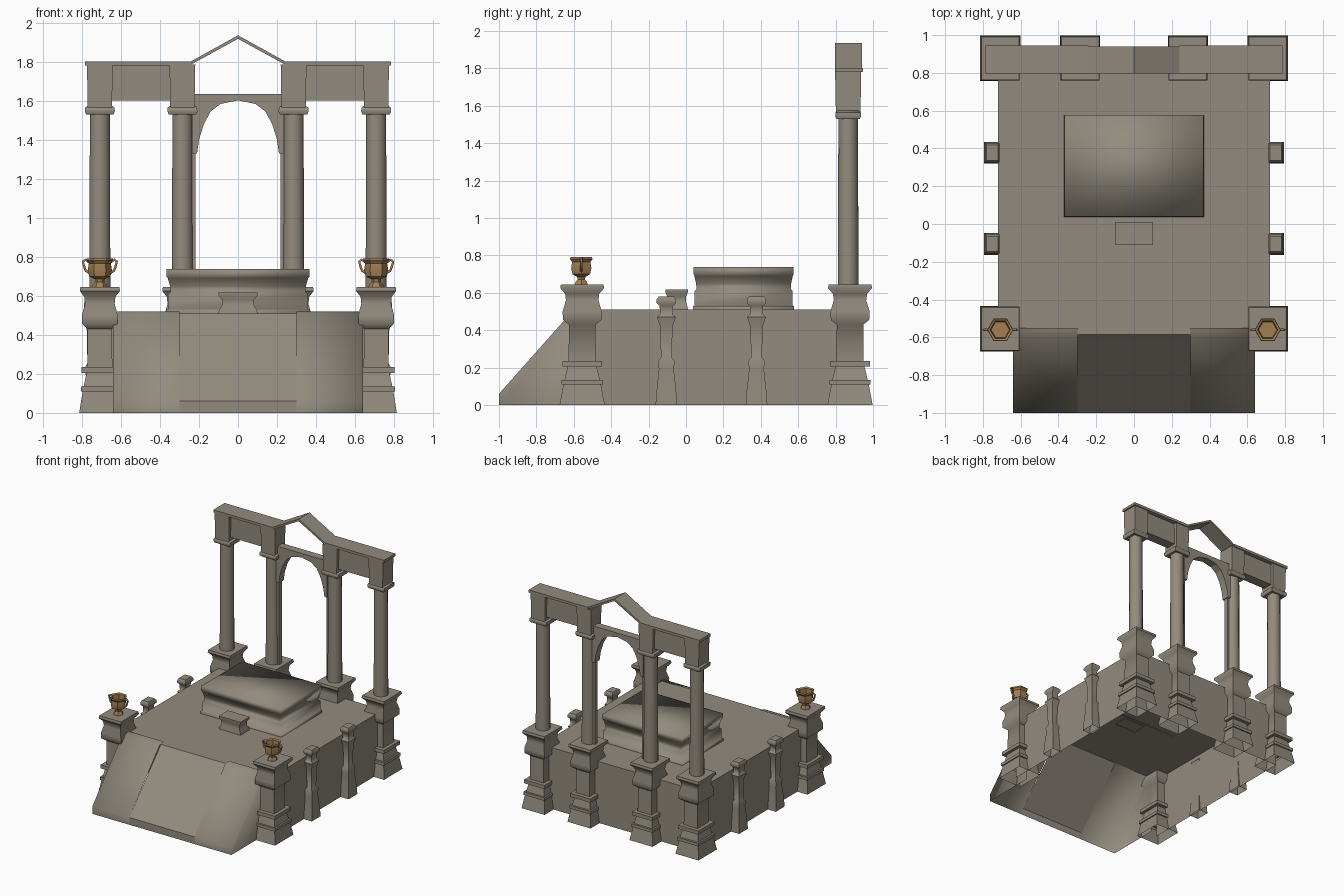
import bpy, bmesh, math

cube = bpy.data.objects.get("Cube")
if cube:
    bpy.data.objects.remove(cube, do_unlink=True)


def material(name, rgb):
    m = bpy.data.materials.new(name)
    m.use_nodes = True
    m.diffuse_color = (*rgb, 1)
    bsdf = next(n for n in m.node_tree.nodes if n.type == 'BSDF_PRINCIPLED')
    bsdf.inputs["Base Color"].default_value = (*rgb, 1)
    bsdf.inputs["Roughness"].default_value = 0.9
    return m


STONE = material("warm grey stone", (0.29, 0.26, 0.21))
BRONZE = material("aged bronze", (0.36, 0.21, 0.085))


def finish(name, bm, mat=STONE, angle=None, fix=True):
    if fix:
        bmesh.ops.recalc_face_normals(bm, faces=bm.faces)
    me = bpy.data.meshes.new(name)
    bm.to_mesh(me)
    bm.free()
    ob = bpy.data.objects.new(name, me)
    bpy.context.collection.objects.link(ob)
    me.materials.append(mat)
    if angle:
        bpy.ops.object.select_all(action='DESELECT')
        ob.select_set(True)
        bpy.context.view_layer.objects.active = ob
        bpy.ops.object.shade_smooth_by_angle(angle=math.radians(angle))
    return ob


def loft(name, profile, at, sides=4, sx=1, sy=1, mat=STONE, angle=50, turn=0.5):
    """Stack regular rings of (half width, height); open at the bottom."""
    bm = bmesh.new()
    rings = []
    for half, z in profile:
        r = half / math.cos(math.pi / sides)
        ring = []
        for i in range(sides):
            a = (i + turn) * math.tau / sides
            ring.append(bm.verts.new((at[0] + sx * r * math.cos(a),
                                      at[1] + sy * r * math.sin(a), z)))
        rings.append(ring)
    for low, high in zip(rings, rings[1:]):
        for i in range(sides):
            j = (i + 1) % sides
            bm.faces.new((low[i], low[j], high[j], high[i]))
    bm.faces.new(rings[-1])
    return finish(name, bm, mat, angle)


def prism(name, outline, y0, y1):
    """Extrude an (x, z) outline along y."""
    bm = bmesh.new()
    face = bm.faces.new([bm.verts.new((x, y0, z)) for x, z in outline])
    out = bmesh.ops.extrude_face_region(bm, geom=[face])["geom"]
    verts = [v for v in out if isinstance(v, bmesh.types.BMVert)]
    bmesh.ops.translate(bm, verts=verts, vec=(0, y1 - y0, 0))
    return finish(name, bm)


def box(name, x0, x1, y0, y1, z0, z1):
    return prism(name, [(x0, z0), (x1, z0), (x1, z1), (x0, z1)], y0, y1)


def side_name(s):
    return "left" if s > 0 else "right"


# Platform: hollow box, open below and toward the ramp
W, BACK, DECK = 0.72, 0.88, 0.51
bm = bmesh.new()
top, low = [], []
for x, y in ((-W, -0.585), (-W, BACK), (W, BACK), (W, -0.585)):
    low.append(bm.verts.new((x, y, 0)))
    top.append(bm.verts.new((x, y, DECK)))
bm.faces.new(top)
for i in range(3):
    bm.faces.new((low[i], low[i + 1], top[i + 1], top[i]))
finish("platform", bm)

# Ramp: a middle sheet and two flanks with outer cheeks
RX, RI = 0.64, 0.30
bm = bmesh.new()
rows = [[bm.verts.new((x, y, z)) for x in (-RI, RI)]
        for y, z in ((-0.585, DECK), (-1, 0.06), (-1, 0))]
for a, b in zip(rows, rows[1:]):
    bm.faces.new((a[0], b[0], b[1], a[1]))
finish("ramp_middle", bm, fix=False)
for s in (-1, 1):
    bm = bmesh.new()
    rows = [[bm.verts.new((s * x, y, z)) for x in (RI, RX)]
            for y, z in ((-0.55, 0.52), (-0.6, 0.51), (-1, 0.06), (-1, 0))]
    for a, b in zip(rows, rows[1:]):
        quad = (a[0], b[0], b[1], a[1])
        bm.faces.new(quad if s > 0 else quad[::-1])
    corner = bm.verts.new((s * RX, -0.55, 0))
    cheek = [corner] + [r[1] for r in rows]
    bm.faces.new(cheek if s > 0 else cheek[::-1])
    finish("ramp_flank_" + side_name(s), bm, angle=180, fix=False)

# Pedestals, square in plan
PEDESTAL = [(0.106, 0), (0.088, 0.11), (0.097, 0.11), (0.097, 0.135),
            (0.083, 0.135), (0.068, 0.205), (0.093, 0.205), (0.093, 0.235),
            (0.064, 0.235), (0.062, 0.43), (0.09, 0.455), (0.092, 0.5),
            (0.076, 0.56), (0.08, 0.595), (0.103, 0.625), (0.1, 0.645)]
COLX, COLY = 0.708, 0.867
for s in (-1, 1):
    n = side_name(s)
    loft("front_pedestal_" + n, PEDESTAL, (s * COLX, -0.555), sy=1.14)
    for label, x in (("outer", COLX), ("inner", 0.285)):
        tag = f"_{label}_{n}"
        loft("back_pedestal" + tag, PEDESTAL, (s * x, 0.877), sy=1.14)
        loft("column" + tag, [(0.054, 0.64), (0.051, 1.54)], (s * x, COLY), 14)
        loft("column_collar" + tag, [(0.05, 1.53), (0.07, 1.53), (0.077, 1.545),
             (0.075, 1.565), (0.06, 1.575)], (s * x, COLY), 4, sy=0.9)
        loft("column_block" + tag, [(0.062, 1.565), (0.066, 1.785)],
             (s * x, COLY), sy=1.06)

    # Beam, cap slab and thin jamb on each side
    box("beam_" + n, s * 0.33, s * 0.66, 0.825, 0.91, 1.6, 1.785)
    box("beam_cap_" + n, s * 0.24, s * 0.785, 0.797, 0.945, 1.78, 1.802)
    box("arch_jamb_" + n, s * 0.217, s * 0.235, 0.85, 0.885, 0.52, 1.4)

    # Balusters half sunk in the side walls
    for label, y in (("front", -0.105), ("back", 0.377)):
        loft(f"baluster_{label}_{n}",
             [(0.058, 0), (0.052, 0.08), (0.04, 0.19), (0.044, 0.235),
              (0.029, 0.255), (0.033, 0.42), (0.05, 0.47), (0.034, 0.485),
              (0.036, 0.53), (0.052, 0.545), (0.052, 0.565), (0.04, 0.58)],
             (s * 0.75, y), sx=0.75)

    # Urn with a hollow mouth
    ux, uy = s * COLX, -0.56
    loft("urn_" + n,
         [(0.034, 0.645), (0.03, 0.66), (0.02, 0.67), (0.022, 0.685),
          (0.047, 0.7), (0.054, 0.73), (0.049, 0.765), (0.06, 0.78),
          (0.058, 0.792), (0.046, 0.785), (0.042, 0.735)],
         (ux, uy), 6, mat=BRONZE, angle=40, turn=0)
    for h in (-1, 1):
        cu = bpy.data.curves.new("urn_handle", 'CURVE')
        cu.dimensions = '3D'
        cu.bevel_depth, cu.bevel_resolution = 0.007, 1
        sp = cu.splines.new('POLY')
        path = [(0.05, 0.715), (0.072, 0.728), (0.08, 0.75),
                (0.087, 0.775), (0.075, 0.785), (0.055, 0.772)]
        sp.points.add(len(path) - 1)
        for p, (dx, z) in zip(sp.points, path):
            p.co = (ux + h * dx, uy, z, 1)
        cu.materials.append(BRONZE)
        ob = bpy.data.objects.new(f"urn_handle_{n}_{side_name(h)}", cu)
        bpy.context.collection.objects.link(ob)

# Gable joining the two beam caps
prism("gable", [(-0.25, 1.78), (-0.24, 1.802), (0, 1.935), (0.24, 1.802),
                (0.25, 1.78), (0, 1.917)], 0.797, 0.94)

# Arch between the inner columns, built as a strip of blocks
half = [(0.21, 1.33), (0.2, 1.4), (0.175, 1.48), (0.14, 1.545), (0.09, 1.583),
        (0, 1.602)]
curve = [(-x, z) for x, z in half] + [(x, z) for x, z in half[-2::-1]]
prism("arch", curve + [(0.235, 1.33), (0.235, 1.635), (-0.235, 1.635),
                       (-0.235, 1.33)], 0.835, 0.9)

# Altar with a moulded waist, and the small step before it
loft("altar", [(0.37, 0.505), (0.37, 0.53), (0.36, 0.53), (0.358, 0.61),
               (0.345, 0.62), (0.348, 0.65), (0.36, 0.69), (0.367, 0.7),
               (0.367, 0.738)], (0, 0.308), sy=0.73, angle=180)
loft("step", [(0.1, 0.505), (0.098, 0.525), (0.083, 0.55), (0.083, 0.58),
              (0.1, 0.603), (0.1, 0.618)], (0, -0.05), sy=0.6)
